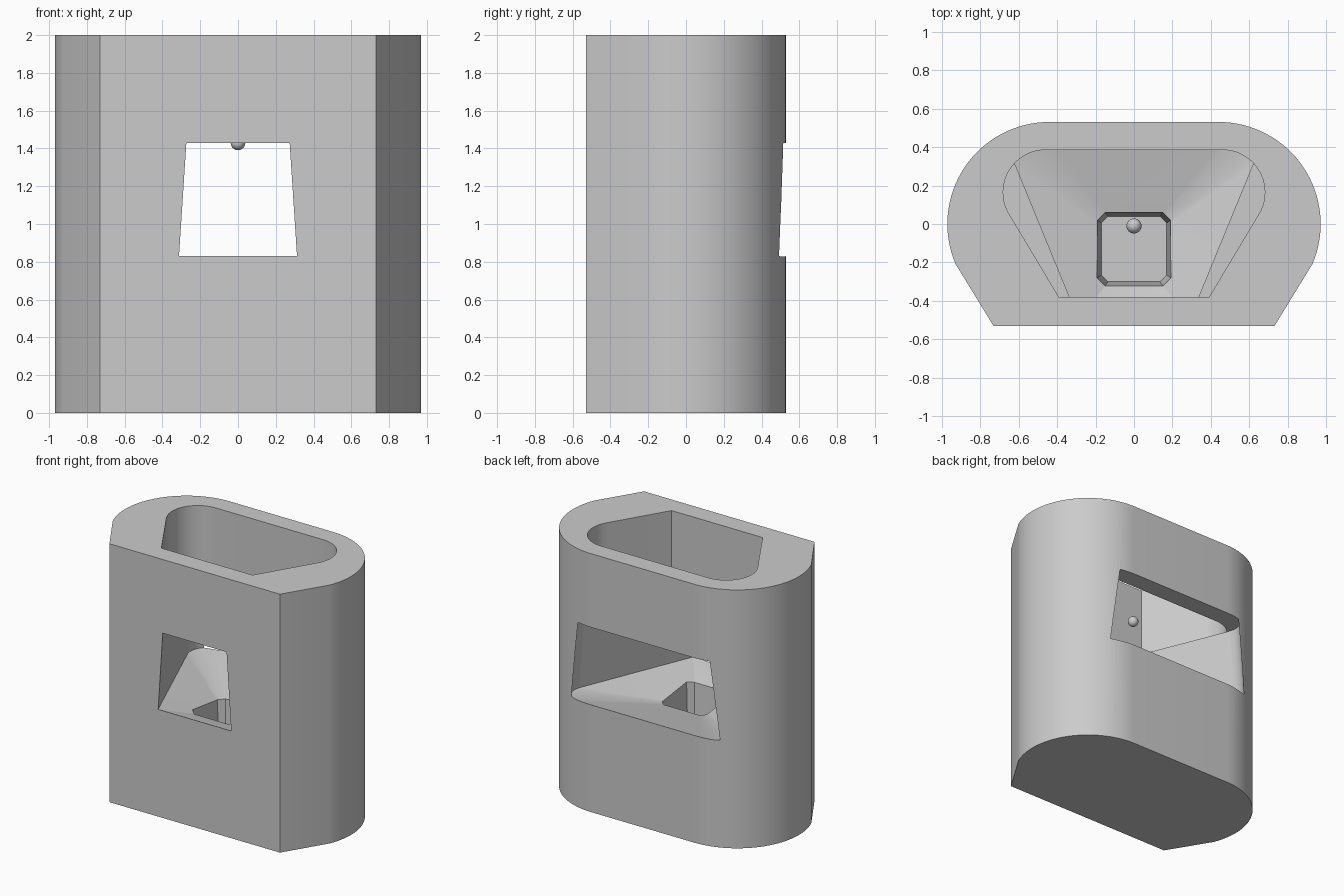
import bpy, bmesh
from math import cos, sin, radians

cube = bpy.data.objects.get("Cube")
if cube:
    bpy.data.objects.remove(cube, do_unlink=True)

grey = bpy.data.materials.new("plain grey")
grey.use_nodes = True
grey.diffuse_color = (0.6, 0.6, 0.6, 1)
grey.node_tree.nodes["Principled BSDF"].inputs["Base Color"].default_value = (0.6, 0.6, 0.6, 1)


def outline(corner, centre, radius, start, steps=20):
    """Symmetric outline: straight front, slanted sides, rounded back corners."""
    half = [corner]
    for i in range(steps + 1):
        a = radians(start + (90 - start) * i / steps)
        half.append((centre[0] + radius * cos(a), centre[1] + radius * sin(a)))
    return half + [(-x, y) for x, y in reversed(half)]


def loft(name, rings, apex=None):
    """Solid through (outline, z) rings, closed below by a face or a point."""
    bm = bmesh.new()
    loops = [[bm.verts.new((x, y, z)) for x, y in pts] for pts, z in rings]
    n = len(loops[0])
    for low, high in zip(loops, loops[1:]):
        for i in range(n):
            j = (i + 1) % n
            bm.faces.new((low[i], low[j], high[j], high[i]))
    bm.faces.new(loops[-1])
    if apex:
        tip = bm.verts.new(apex)
        for i in range(n):
            bm.faces.new((tip, loops[0][(i + 1) % n], loops[0][i]))
    else:
        bm.faces.new(loops[0][::-1])
    bmesh.ops.recalc_face_normals(bm, faces=bm.faces)
    mesh = bpy.data.meshes.new(name)
    bm.to_mesh(mesh)
    bm.free()
    mesh.materials.append(grey)
    obj = bpy.data.objects.new(name, mesh)
    bpy.context.collection.objects.link(obj)
    return obj


def activate(obj):
    bpy.ops.object.select_all(action='DESELECT')
    obj.select_set(True)
    bpy.context.view_layer.objects.active = obj


def cut(target, cutter):
    cutter.hide_render = True
    mod = target.modifiers.new("cut", 'BOOLEAN')
    mod.operation = 'DIFFERENCE'
    mod.solver = 'EXACT'
    mod.object = cutter
    activate(target)
    bpy.ops.object.modifier_apply(modifier=mod.name)
    bpy.data.objects.remove(cutter, do_unlink=True)


def chamfered_square(half, chamfer, y):
    c = half - chamfer
    return [(px, py + y) for px, py in (
        (half, -c), (half, c), (c, half), (-c, half),
        (-half, c), (-half, -c), (-c, -half), (c, -half))]


# Body
shape = outline((0.73, -0.53), (0.44, 0), 0.53, -23, 32)
body = loft("body", [(shape, 0), (shape, 2)])

# Flared window through front and back, with a funnel floor
sill = outline((0.312, -0.531), (0.54, 0.391), 0.14, -23)
lintel = outline((0.273, -0.531), (0.50, 0.391), 0.14, -23)
cut(body, loft("window_cutter", [(sill, 0.83), (lintel, 1.43)], (0, -0.13, 0.69)))

# Open top cavity
hollow = outline((0.39, -0.38), (0.46, 0.165), 0.22, -31)
cut(body, loft("cavity_cutter", [(hollow, 1.4295), (hollow, 2.2)]))

# Square socket in the funnel floor
cut(body, loft("socket_cutter", [
    (chamfered_square(0.17, 0.035, -0.13), 0.38),
    (chamfered_square(0.197, 0.042, -0.13), 0.86)]))

activate(body)
bpy.ops.object.shade_smooth_by_angle(angle=radians(30))

# Small ball over the socket
bpy.ops.mesh.primitive_uv_sphere_add(segments=24, ring_count=12, radius=0.039,
                                     location=(0, -0.01, 1.43))
ball = bpy.context.object
ball.name = "ball"
ball.data.materials.append(grey)
bpy.ops.object.shade_smooth()
